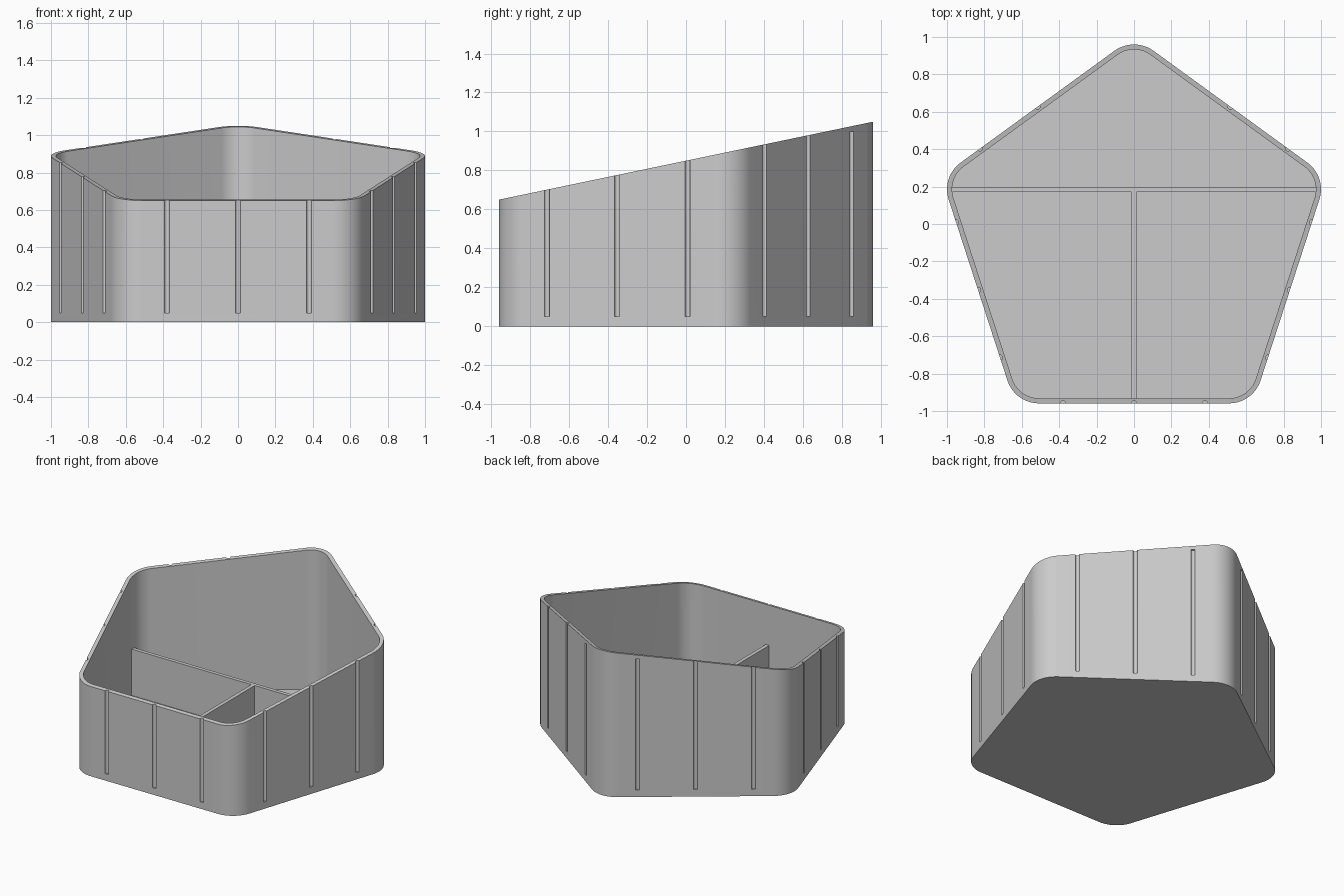
import bpy, bmesh, math
from mathutils import Matrix, Vector

CENTRE_Y = -0.082      # centre of the pentagon
CORNER_DIST = 0.865    # centre to corner arc centres
CORNER_R = 0.177       # outer corner radius
WALL = 0.027
FLOOR = 0.03
APOTHEM = CORNER_DIST * math.cos(math.radians(36)) + CORNER_R
GROOVE_GAP = 0.38
DIVIDER_TOP = 0.365

cube = bpy.data.objects.get("Cube")
if cube:
    bpy.data.objects.remove(cube, do_unlink=True)

grey = bpy.data.materials.new("light_grey")
grey.use_nodes = True
colour = (0.6, 0.6, 0.6, 1)
grey.diffuse_color = colour
grey.node_tree.nodes["Principled BSDF"].inputs["Base Color"].default_value = colour


def make_object(name, bm):
    bmesh.ops.recalc_face_normals(bm, faces=bm.faces)
    mesh = bpy.data.meshes.new(name)
    bm.to_mesh(mesh)
    bm.free()
    mesh.materials.append(grey)
    ob = bpy.data.objects.new(name, mesh)
    bpy.context.collection.objects.link(ob)
    return ob


def outline(radius, steps=14):
    """Rounded pentagon with one point towards the back."""
    pts = []
    for k in range(5):
        mid = math.radians(90 + 72 * k)
        for i in range(steps + 1):
            a = mid + math.radians(-36 + 72 * i / steps)
            pts.append((CORNER_DIST * math.cos(mid) + radius * math.cos(a),
                        CENTRE_Y + CORNER_DIST * math.sin(mid) + radius * math.sin(a)))
    return pts


def rim_height(y):
    return 0.85 + 0.2 * y / 0.96


def box(name, x0, x1, y0, y1, z0, z1):
    bm = bmesh.new()
    bmesh.ops.create_cube(bm, size=1)
    for v in bm.verts:
        v.co = Vector((x0 if v.co.x < 0 else x1,
                       y0 if v.co.y < 0 else y1,
                       z0 if v.co.z < 0 else z1))
    return make_object(name, bm)


# Container: floor, walls and slanted rim
bm = bmesh.new()
outer, inner = outline(CORNER_R), outline(CORNER_R - WALL)
loops = [
    [bm.verts.new((x, y, 0)) for x, y in outer],
    [bm.verts.new((x, y, rim_height(y))) for x, y in outer],
    [bm.verts.new((x, y, rim_height(y))) for x, y in inner],
    [bm.verts.new((x, y, FLOOR)) for x, y in inner],
]
n = len(outer)
for low, high in zip(loops, loops[1:]):
    for i in range(n):
        j = (i + 1) % n
        bm.faces.new((low[i], low[j], high[j], high[i]))
bm.faces.new(loops[0][::-1])
bm.faces.new(loops[3])
container = make_object("container", bm)

# Vertical grooves, three on each side
bm = bmesh.new()
for k in range(5):
    a = math.radians(54 + 72 * k)
    normal = Vector((math.cos(a), math.sin(a), 0))
    along = Vector((-math.sin(a), math.cos(a), 0))
    for s in (-1, 0, 1):
        pos = Vector((0, CENTRE_Y, 0.525)) + normal * APOTHEM + along * GROOVE_GAP * s
        bmesh.ops.create_cone(bm, cap_ends=True, segments=16, radius1=0.0135,
                              radius2=0.0135, depth=0.95,
                              matrix=Matrix.Translation(pos) @ Matrix.Rotation(a, 4, 'Z'))
cutter = make_object("groove_cutter", bm)
cutter.hide_render = True

bpy.ops.object.select_all(action='DESELECT')
bpy.context.view_layer.objects.active = container
container.select_set(True)
cut = container.modifiers.new("grooves", 'BOOLEAN')
cut.operation = 'DIFFERENCE'
cut.solver = 'EXACT'
cut.object = cutter
bpy.ops.object.modifier_apply(modifier=cut.name)
bpy.data.objects.remove(cutter, do_unlink=True)
bpy.ops.object.shade_smooth_by_angle(angle=math.radians(30))

# Inner dividers
half = WALL / 2
cross_y = CENTRE_Y + CORNER_DIST * math.sin(math.radians(18))
box("cross_divider", -0.98, 0.98, cross_y - half, cross_y + half, 0.01, DIVIDER_TOP)
box("middle_divider", -half, half, -0.938, cross_y - half, 0.01, DIVIDER_TOP)
